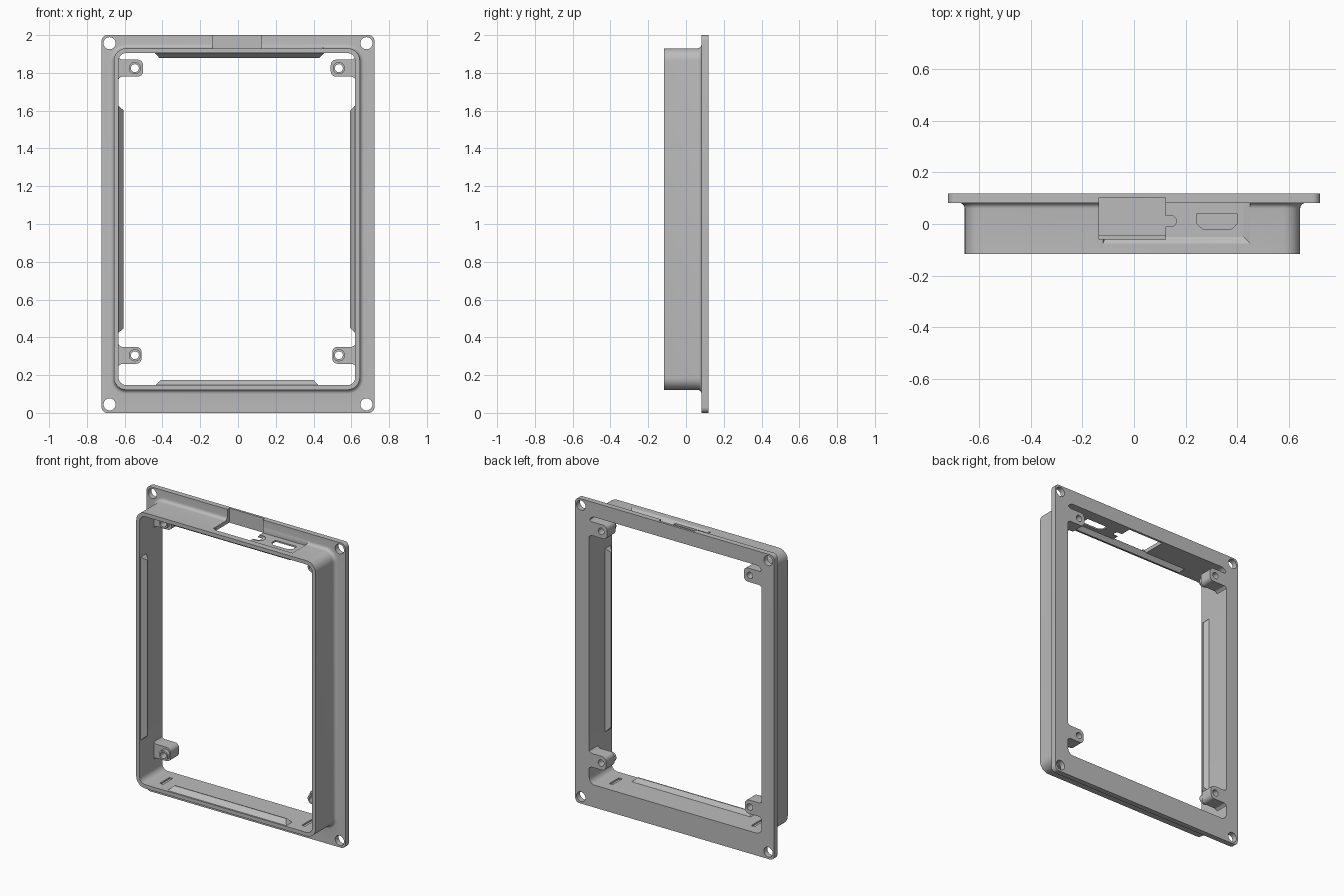
import bpy, bmesh
from math import sin, cos, pi
from mathutils import Vector

if "Cube" in bpy.data.objects:
    bpy.data.objects.remove(bpy.data.objects["Cube"])

grey = bpy.data.materials.new("light grey plastic")
grey.use_nodes = True
grey.diffuse_color = (0.5, 0.5, 0.5, 1)
grey.node_tree.nodes["Principled BSDF"].inputs["Base Color"].default_value = (0.5, 0.5, 0.5, 1)

CX = -0.006              # the collar sits slightly off the flange centre
IN_X, IN_LOW, IN_TOP = 0.626, 0.147, 1.905
BACK, FLANGE, FRONT = 0.118, 0.082, -0.117


def finish(name, bm, smooth=True):
    bmesh.ops.recalc_face_normals(bm, faces=bm.faces)
    mesh = bpy.data.meshes.new(name)
    bm.to_mesh(mesh)
    bm.free()
    obj = bpy.data.objects.new(name, mesh)
    bpy.context.collection.objects.link(obj)
    mesh.materials.append(grey)
    if smooth:
        shade(obj)
    return obj


def shade(obj):
    bpy.ops.object.select_all(action='DESELECT')
    obj.select_set(True)
    bpy.context.view_layer.objects.active = obj
    bpy.ops.object.shade_smooth_by_angle(angle=pi / 6)


def rounded_rect(x0, x1, z0, z1, r, steps=8):
    centres = [(x1 - r, z1 - r), (x0 + r, z1 - r), (x0 + r, z0 + r), (x1 - r, z0 + r)]
    return [(cx + r * cos((q + i / steps) * pi / 2), cz + r * sin((q + i / steps) * pi / 2))
            for q, (cx, cz) in enumerate(centres) for i in range(steps + 1)]


def circle(x, z, r, n=32):
    return [(x + r * cos(2 * pi * i / n), z + r * sin(2 * pi * i / n)) for i in range(n)]


def prism(name, outline, a, b, axis='y'):
    """Extrude a flat outline along y (outline in x, z) or z (outline in x, y)."""
    bm = bmesh.new()
    place = (lambda u, v, w: (u, w, v)) if axis == 'y' else (lambda u, v, w: (u, v, w))
    rings = [[bm.verts.new(place(u, v, w)) for u, v in outline] for w in (a, b)]
    for ring in rings:
        bm.faces.new(ring)
    n = len(outline)
    for i in range(n):
        j = (i + 1) % n
        bm.faces.new((rings[0][i], rings[0][j], rings[1][j], rings[1][i]))
    return finish(name, bm)


def box_outline(x0, x1, y0, y1):
    return [(x0, y0), (x1, y0), (x1, y1), (x0, y1)]


def hull(name, points):
    bm = bmesh.new()
    for p in points:
        bm.verts.new(p)
    bmesh.ops.convex_hull(bm, input=bm.verts)
    bmesh.ops.dissolve_limit(bm, angle_limit=0.01, verts=bm.verts, edges=bm.edges)
    return finish(name, bm, False)


def combine(obj, tools, operation='DIFFERENCE'):
    bpy.context.view_layer.objects.active = obj
    for tool in tools:
        tool.hide_render = True
        mod = obj.modifiers.new("shape", 'BOOLEAN')
        mod.operation, mod.solver, mod.object = operation, 'EXACT', tool
        bpy.ops.object.modifier_apply(modifier=mod.name)
        bpy.data.objects.remove(tool)
    shade(obj)


# Frame: flange, root fillet and collar lofted as one closed ring
def collar(grow, radius):
    return rounded_rect(CX - IN_X - grow, CX + IN_X + grow,
                        IN_LOW - grow, IN_TOP + grow, radius)


WALL, ROOT = 0.025, 0.022
flange = rounded_rect(-0.722, 0.722, 0, 2, 0.03)
loops = [(flange, BACK), (flange, FLANGE)]
for i in range(7):
    t = i / 6 * pi / 2
    g = WALL + ROOT * (1 - sin(t))
    loops.append((collar(g, 0.04 + g), FLANGE - ROOT * (1 - cos(t))))
loops += [(collar(WALL, 0.04 + WALL), FRONT), (collar(0, 0.04), FRONT), (collar(0, 0.04), BACK)]

bm = bmesh.new()
rings = [[bm.verts.new((x, y, z)) for x, z in pts] for pts, y in loops]
for k, ring in enumerate(rings):
    nxt = rings[(k + 1) % len(rings)]
    for i in range(len(ring)):
        j = (i + 1) % len(ring)
        bm.faces.new((ring[i], ring[j], nxt[j], nxt[i]))
frame = finish("frame", bm)

# Corner screw holes
cutters = [prism("screw_hole_cutter", circle(sx * 0.68, z, 0.032), 0, 0.2)
           for sx in (-1, 1) for z in (0.045, 1.957)]

# Shallow bevelled recess for connectors on the top wall
floor = box_outline(-0.11, 0.425, -0.05, FLANGE - 0.001)
rim = box_outline(-0.12, 0.45, -0.075, FLANGE - 0.001)
cutters.append(hull("recess_cutter", [(x, y, 1.915) for x, y in floor]
                    + [(x, y, z) for z in (1.93, 1.99) for x, y in rim]))

# Large top opening, round-ended cable slot and connector port
cutters.append(prism("opening_cutter", box_outline(-0.135, 0.123, -0.06, 0.103), 1.85, 2.1, 'z'))
cutters.append(prism("slot_rim_cutter", rounded_rect(0.06, 0.185, -0.026, 0.048, 0.036), 1.911, 1.95, 'z'))
cutters.append(prism("slot_cutter", rounded_rect(0.06, 0.164, -0.01, 0.032, 0.02), 1.85, 1.95, 'z'))
port = [(0.245, 0.04), (0.4, 0.04), (0.4, 0), (0.375, -0.022), (0.27, -0.022), (0.245, 0)]
cutters.append(prism("port_cutter", port, 1.85, 1.95, 'z'))

# Shallow grooves in the bottom wall
for x in (-0.52, 0.51):
    cutters.append(prism("groove_cutter", box_outline(x - 0.012, x + 0.012, -0.05, 0.05),
                         IN_LOW - 0.01, IN_LOW + 0.05, 'z'))
combine(frame, cutters)

# Screw posts with a raised collar, mirrored to all four corners
for side, s in (("right", -1), ("left", 1)):
    for level, z, reach in (("lower", 0.305, 0.505), ("upper", 1.825, 0.497)):
        base, h, r = IN_X + 0.004, 0.045, 0.028
        half = [(base, h + 0.018), (IN_X - 0.004, h + 0.007), (IN_X - 0.016, h)]
        half += [(reach + r - r * sin(i * pi / 12), h - r + r * cos(i * pi / 12)) for i in range(7)]
        outline = half + [(u, -v) for u, v in reversed(half)]
        post = prism(f"{level}_{side}_post", [(CX + s * u, z + v) for u, v in outline], 0.03, BACK)
        x = CX + s * 0.54
        combine(post, [prism("post_collar", circle(x, z, 0.032), 0.005, 0.06)], 'UNION')
        combine(post, [prism("post_hole_cutter", circle(x, z, 0.021), -0.1, 0.2)])


# Tapered snap ridges along the inside of each wall
def ridge(name, low, high, place):
    points = [(a, y, -0.004) for a in (low, high) for y in (-0.112, -0.045)]
    points += [(a, y, 0.027) for a in (low + 0.03, high - 0.03) for y in (-0.075, -0.068)]
    hull(name, [place(*p) for p in points])


ridge("bottom_ridge", -0.44, 0.43, lambda a, y, h: (a, y, IN_LOW + h))
ridge("top_ridge", -0.445, 0.46, lambda a, y, h: (a, y, IN_TOP - h))
ridge("right_ridge", 0.42, 1.63, lambda a, y, h: (CX - IN_X + h, y, a))
ridge("left_ridge", 0.42, 1.63, lambda a, y, h: (CX + IN_X - h, y, a))
